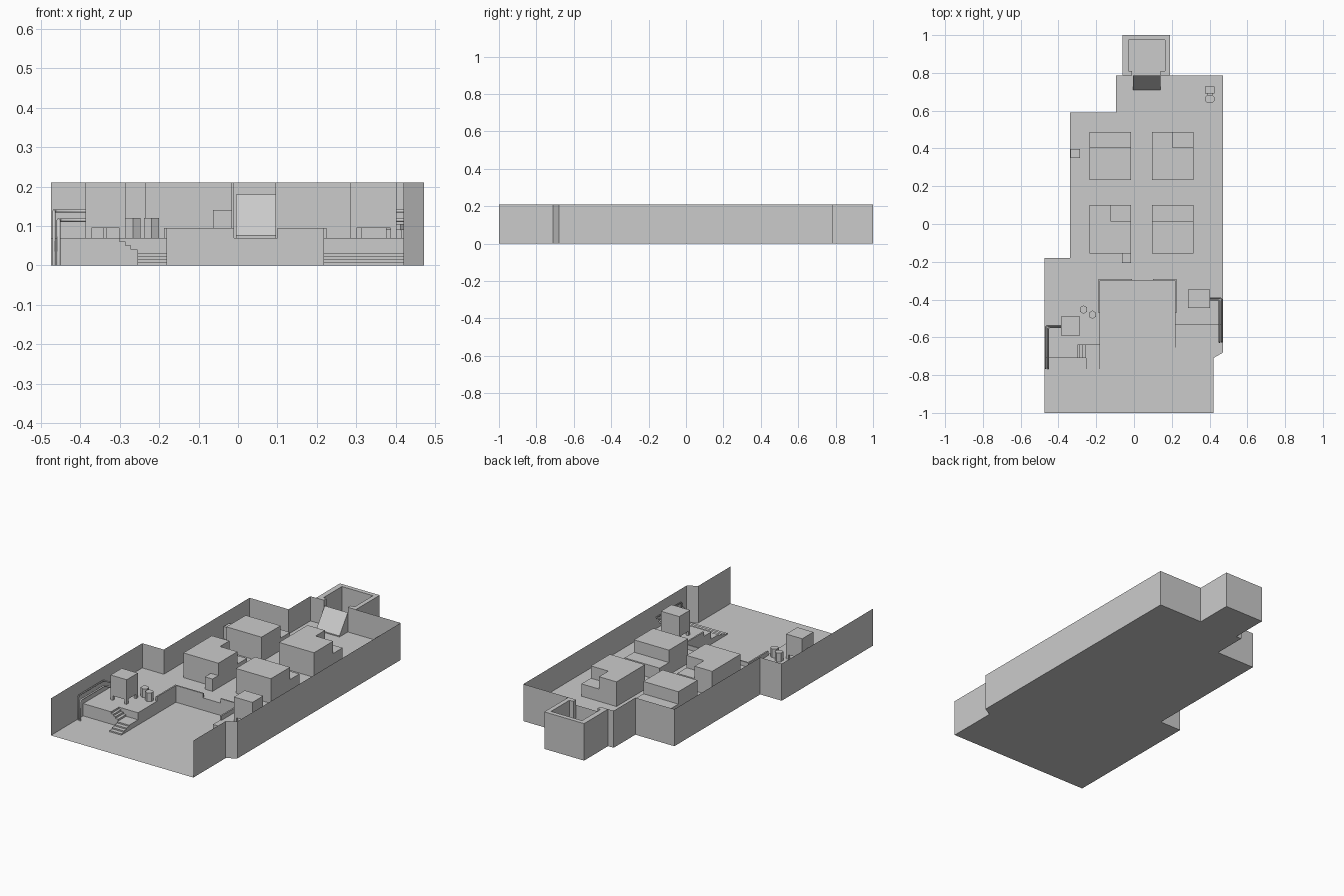
import bpy, bmesh, math
from mathutils import Vector

if "Cube" in bpy.data.objects:
    bpy.data.objects.remove(bpy.data.objects["Cube"])


def finish(name, bm):
    me = bpy.data.meshes.new(name)
    bm.to_mesh(me)
    bm.free()
    ob = bpy.data.objects.new(name, me)
    bpy.context.collection.objects.link(ob)
    return ob


def prism(name, pts, z0, z1, axis='z', bottom=True):
    """Extrude a 2D outline. axis z: pts are (x,y); y: (x,z); x: (y,z)."""
    def put(p, h):
        return {'z': (p[0], p[1], h), 'y': (p[0], h, p[1]), 'x': (h, p[0], p[1])}[axis]
    bm = bmesh.new()
    lo = [bm.verts.new(put(p, z0)) for p in pts]
    hi = [bm.verts.new(put(p, z1)) for p in pts]
    n = len(pts)
    for i in range(n):
        bm.faces.new((lo[i], lo[(i + 1) % n], hi[(i + 1) % n], hi[i]))
    caps = [bm.faces.new(hi), bm.faces.new(lo)]
    bmesh.ops.recalc_face_normals(bm, faces=bm.faces)
    if not bottom:
        bmesh.ops.delete(bm, geom=[caps[1]], context='FACES_ONLY')
    return finish(name, bm)


def box(name, x0, x1, y0, y1, z0, z1):
    return prism(name, [(x0, y0), (x1, y0), (x1, y1), (x0, y1)], z0, z1)


def wall(name, pts, z0, z1):
    """Thin standing sheet along a path."""
    bm = bmesh.new()
    lo = [bm.verts.new((x, y, z0)) for x, y in pts]
    hi = [bm.verts.new((x, y, z1)) for x, y in pts]
    for i in range(len(pts) - 1):
        bm.faces.new((lo[i], lo[i + 1], hi[i + 1], hi[i]))
    return finish(name, bm)


def pipe(name, pts, r):
    cu = bpy.data.curves.new(name, 'CURVE')
    cu.dimensions = '3D'
    cu.bevel_depth = r
    cu.bevel_resolution = 1
    cu.use_fill_caps = True
    sp = cu.splines.new('POLY')
    sp.points.add(len(pts) - 1)
    for p, c in zip(sp.points, pts):
        p.co = (*c, 1)
    ob = bpy.data.objects.new(name, cu)
    bpy.context.collection.objects.link(ob)
    return ob


def ngon(cx, cy, rx, ry, n, turn=0):
    return [(cx + rx * math.cos(turn + 2 * math.pi * i / n),
             cy + ry * math.sin(turn + 2 * math.pi * i / n)) for i in range(n)]


H, F = 0.21, 0.07   # wall height, raised floor height

# ground sheet under everything
left_path = [(-0.475, -1), (-0.475, -0.18), (-0.34, -0.18), (-0.34, 0.59),
             (-0.095, 0.59), (-0.095, 0.785), (-0.01, 0.785)]
right_path = [(0.14, 0.785), (0.472, 0.785), (0.472, -0.68), (0.42, -0.71), (0.42, -1)]
bm = bmesh.new()
bm.faces.new([bm.verts.new((x, y, 0)) for x, y in left_path + right_path])
bmesh.ops.recalc_face_normals(bm, faces=bm.faces)
finish("ground", bm)

# outer walls, open at the front
wall("left_walls", left_path, 0, H)
wall("right_walls", right_path, 0, H)

# raised floor around the pit
platform = [(-0.475, -0.71), (-0.30, -0.71), (-0.30, -0.64), (-0.18, -0.64),
            (-0.18, -0.30), (0.217, -0.30), (0.217, -0.535), (0.472, -0.535),
            (0.472, 0.785), (-0.095, 0.785), (-0.095, 0.59), (-0.34, 0.59),
            (-0.34, -0.18), (-0.475, -0.18)]
prism("raised_floor", platform, 0, F, bottom=False)

# alcove at the back with thick walls and a neck opening
alcove = [(-0.01, 0.785), (-0.06, 0.785), (-0.06, 1), (0.19, 1), (0.19, 0.785), (0.14, 0.785),
          (0.14, 0.81), (0.165, 0.81), (0.165, 0.975), (-0.03, 0.975), (-0.03, 0.81), (-0.01, 0.81)]
prism("alcove_walls", alcove, 0, H)
box("alcove_floor", -0.06, 0.19, 0.785, 1.0, 0, F)
prism("alcove_ramp", [(0.71, F), (0.71, F + 0.006), (0.785, 0.18), (0.785, F)], -0.005, 0.14, 'x')

# four large blocks, each with a lower notch
M = 0.14
for name, x, y, full in (("front_left", -0.235, -0.155, False), ("front_right", 0.095, -0.155, True),
                         ("back_left", -0.235, 0.232, True), ("back_right", 0.095, 0.232, False)):
    x1, y1, ym, xm = x + 0.22, y + 0.256, y + 0.172, x + 0.11
    if full:
        prism(name + "_block", [(y, F), (y1, F), (y1, M), (ym, M), (ym, H), (y, H)], x, x1, 'x')
    else:
        prism(name + "_block", [(x, y), (x1, y), (x1, ym), (xm, ym), (xm, y1), (x, y1)], F, H)
        box(name + "_block_notch", xm, x1, ym, y1, F, M)

# small crates
box("front_crate", -0.063, -0.015, -0.207, -0.155, F, M)
box("wall_crate", -0.335, -0.285, 0.35, 0.397, F, M)

# tanks on four legs
for side, x0, x1, y0, y1 in (("left", -0.387, -0.286, -0.59, -0.49),
                             ("right", 0.286, 0.402, -0.445, -0.348)):
    box(side + "_tank", x0, x1, y0, y1, 0.095, H)
    for i, x in enumerate((x0, x1 - 0.015)):
        for j, y in enumerate((y0, y1 - 0.015)):
            box(f"{side}_tank_leg_{i}{j}", x, x + 0.015, y, y + 0.015, F, 0.095)

# drain pipes from the tanks to the lower ground
for side, s, xt, yt, xe, ye in (("left", -1, 0.387, -0.545, 0.455, -0.765),
                                ("right", 1, 0.402, -0.40, 0.453, -0.625)):
    for name, z, dx, r in (("lower", 0.115, 0, 0.005), ("upper", 0.138, 0.012, 0.004)):
        x, y = s * (xe + dx), yt + dx * 0.6
        pipe(f"{side}_{name}_pipe", [(s * xt, y, z), (x - s * 0.008, y, z), (x, y - 0.008, z),
             (x, ye + 0.008, z), (x, ye, z - 0.008), (x, ye, 0)], r)

# barrels
for i, (x, y) in enumerate(((-0.267, -0.453), (-0.22, -0.48))):
    prism(f"barrel_{i}", ngon(x, y, 0.022, 0.022, 6, math.pi / 6), F, 0.12)

# low rails around the pit, with a gap in the middle
T, R = 0.008, 0.095
box("rail_back_left", -0.18 - T, -0.01, -0.30, -0.30 + T, F, R)
box("rail_back_right", 0.10, 0.217 + T, -0.30, -0.30 + T, F, R)
box("rail_side_left", -0.18 - T, -0.18, -0.47, -0.30, F, R)
box("rail_side_right", 0.217, 0.217 + T, -0.47, -0.30, F, R)

# left stairs: down to a landing, then forward
prism("left_upper_stairs", [(-0.30, 0), (-0.30, 0.06), (-0.286, 0.06), (-0.286, 0.05), (-0.272, 0.05),
      (-0.272, 0.04), (-0.255, 0.04), (-0.255, 0)], -0.71, -0.64, 'y')


def flight(name, x0, x1, back, top, foot, n=4, h=0.03):
    """Landing followed by steps descending toward the front."""
    pts = [(back, 0), (back, h)]
    d = (top - foot) / (n - 1)
    for i in range(n):
        y, z = top - i * d, h * (n - i) / n
        pts += [(y, z), (y, z - h / n)]
    prism(name, pts[:-1] + [(foot, 0)], x0, x1, 'x')


flight("left_lower_stairs", -0.255, -0.18, -0.64, -0.72, -0.79)
flight("right_stairs", 0.217, 0.472, -0.535, -0.60, -0.68)

# small seat in the back corner
box("seat_tank", 0.377, 0.425, 0.69, 0.728, F, 0.135)
box("seat_base", 0.387, 0.415, 0.65, 0.69, F, 0.09)
prism("seat_bowl", ngon(0.401, 0.662, 0.028, 0.024, 8, math.pi / 8), 0.09, 0.105)
